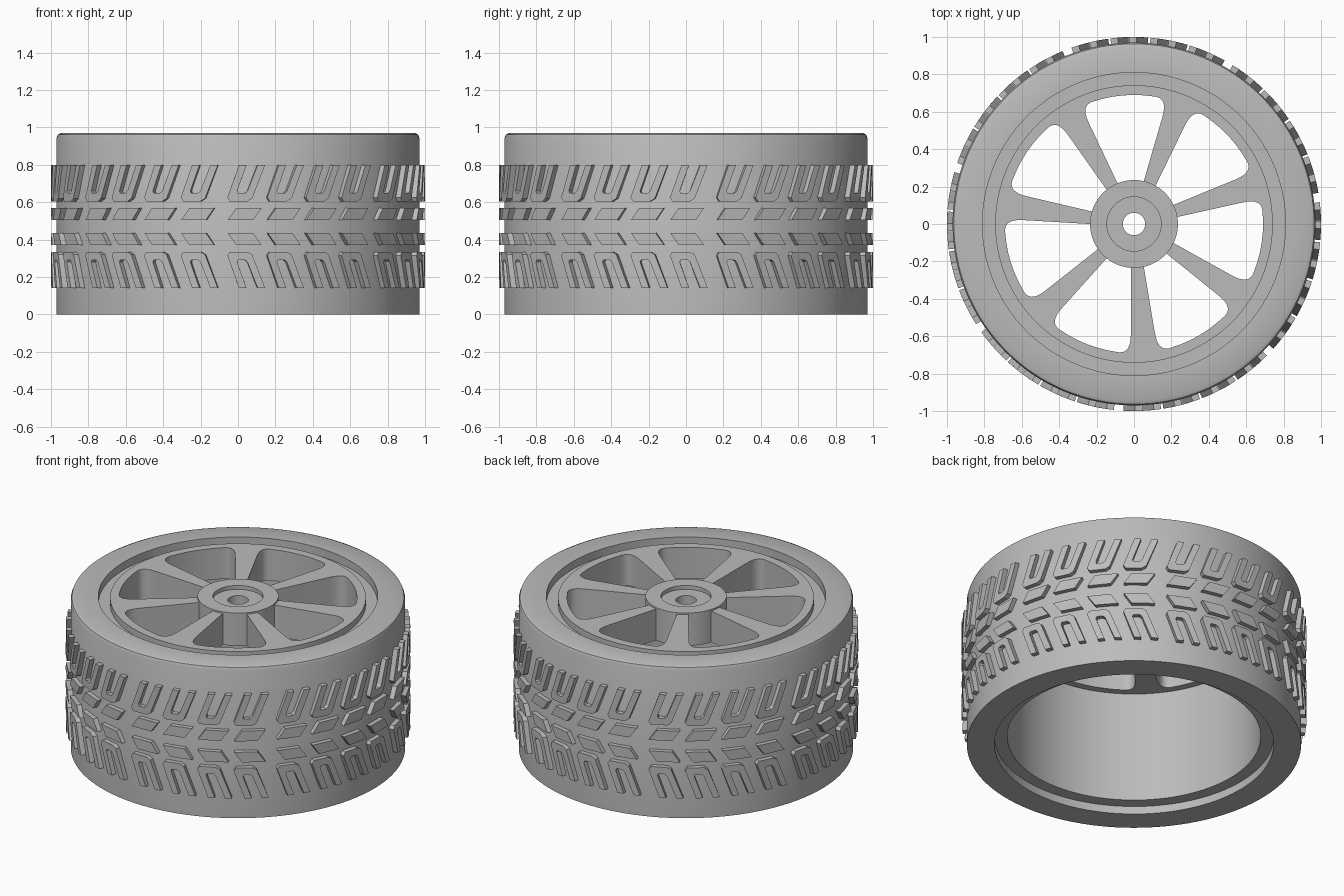
import bpy, bmesh, math
from math import sin, cos, radians, pi

if "Cube" in bpy.data.objects:
    bpy.data.objects.remove(bpy.data.objects["Cube"])

grey = bpy.data.materials.new("wheel_grey")
grey.diffuse_color = (0.5, 0.5, 0.5, 1)
grey.use_nodes = True
grey.node_tree.nodes["Principled BSDF"].inputs["Base Color"].default_value = grey.diffuse_color


def finish(ob, angle=30):
    ob.data.materials.clear()
    ob.data.materials.append(grey)
    bpy.ops.object.select_all(action='DESELECT')
    ob.select_set(True)
    bpy.context.view_layer.objects.active = ob
    bpy.ops.object.shade_smooth_by_angle(angle=radians(angle))


def new_object(name, bm):
    bmesh.ops.recalc_face_normals(bm, faces=bm.faces)
    me = bpy.data.meshes.new(name)
    bm.to_mesh(me)
    bm.free()
    ob = bpy.data.objects.new(name, me)
    bpy.context.collection.objects.link(ob)
    return ob


def lathe(name, profile, n=128):
    """Revolve a closed (radius, z) profile about z."""
    bm = bmesh.new()
    rings = [[bm.verts.new((r * cos(2 * pi * i / n), r * sin(2 * pi * i / n), z))
              for i in range(n)] for r, z in profile]
    for a, b in zip(rings, rings[1:] + rings[:1]):
        for i in range(n):
            j = (i + 1) % n
            bm.faces.new((a[i], a[j], b[j], b[i]))
    finish(new_object(name, bm))


def polar(r, deg):
    return (r * cos(radians(deg)), r * sin(radians(deg)))


# Tyre body, rim barrel with lips, and the hub with its recess and bore
lathe("tyre", [(0.97, 0), (0.97, 0.945), (0.963, 0.962), (0.945, 0.97),
               (0.81, 0.97), (0.81, 0)])
lathe("rim_barrel", [(0.815, 0.05), (0.815, 0.92), (0.735, 0.92), (0.735, 0.05)])
lathe("hub", [(0.235, 0.76), (0.235, 0.97), (0.145, 0.97), (0.145, 0.945),
              (0.06, 0.945), (0.06, 0.76)], 64)

# Spoked face: a filled disc outline with seven rounded windows
STEP = 360 / 7
HALF = STEP / 2


def window_side(s, sign):
    """Point on a spoke edge, seen from the window centre line."""
    w = 0.034 + 0.086 * (s - 0.235)
    a = radians(HALF)
    return (s * cos(a) + w * sin(a), sign * (s * sin(a) - w * cos(a)))


def window_outline():
    left = [window_side(0.225, 1)]
    start, end = window_side(0.59, 1), polar(0.69, 13)
    ctrl = window_side(0.70, 1)
    for i in range(9):
        t = i / 8
        left.append(tuple((1 - t) ** 2 * start[k] + 2 * t * (1 - t) * ctrl[k]
                          + t * t * end[k] for k in (0, 1)))
    arc = [polar(0.69, d) for d in (9, 4.5, 0, -4.5, -9)]
    return left + arc + [(x, -y) for x, y in reversed(left)]


curve = bpy.data.curves.new("spoked_face", 'CURVE')
curve.dimensions = '2D'
curve.fill_mode = 'BOTH'
curve.extrude = 0.1


def add_loop(points):
    sp = curve.splines.new('POLY')
    sp.points.add(len(points) - 1)
    for p, (x, y) in zip(sp.points, points):
        p.co = (x, y, 0, 1)
    sp.use_cyclic_u = True


add_loop([polar(0.742, i * 360 / 128) for i in range(128)])
add_loop([polar(0.2, i * 360 / 48) for i in range(48)])
for k in range(7):
    a = radians(94.6 + k * STEP)
    add_loop([(x * cos(a) - y * sin(a), x * sin(a) + y * cos(a))
              for x, y in window_outline()])
face = bpy.data.objects.new("spoked_face", curve)
bpy.context.collection.objects.link(face)
face.location.z = 0.86
face.select_set(True)
bpy.context.view_layer.objects.active = face
bpy.ops.object.convert(target='MESH')
finish(bpy.context.view_layer.objects.active)

# Tread blocks: outlines as (offset along tread, height above the mid line)
U_BLOCK = [(-0.07, 0.155), (-0.05, 0.135), (0.045, 0.135), (0.065, 0.15),
           (0.07, 0.33), (0.03, 0.33), (0.025, 0.19), (0.015, 0.178),
           (-0.02, 0.178), (-0.03, 0.19), (-0.03, 0.33), (-0.07, 0.33)]
BAR_BLOCK = [(-0.068, 0.035), (0.068, 0.035), (0.068, 0.1), (-0.068, 0.1)]
MID = 0.47


def tread_row(name, outline, side, slant, shift):
    zc = sum(p[1] for p in outline) / len(outline)
    bm = bmesh.new()
    for group in range(7):
        for i in range(4):
            base = radians(264.8 + group * STEP + HALF + (i - 1.5) * 12.3) + shift
            rings = []
            for r in (0.96, 1.0):
                ring = []
                for u, h in outline:
                    a = base + u + slant * (h - zc)
                    ring.append(bm.verts.new((r * cos(a), r * sin(a), MID + side * h)))
                rings.append(ring)
            low, top = rings
            bm.faces.new(top)
            n = len(top)
            for j in range(n):
                k = (j + 1) % n
                bm.faces.new((low[j], low[k], top[k], top[j]))
    finish(new_object(name, bm), 20)


for label, side in (("upper", 1), ("lower", -1)):
    tread_row(label + "_u_tread", U_BLOCK, side, 0.36, 0)
    tread_row(label + "_bar_tread", BAR_BLOCK, side, 0.7, 0)
